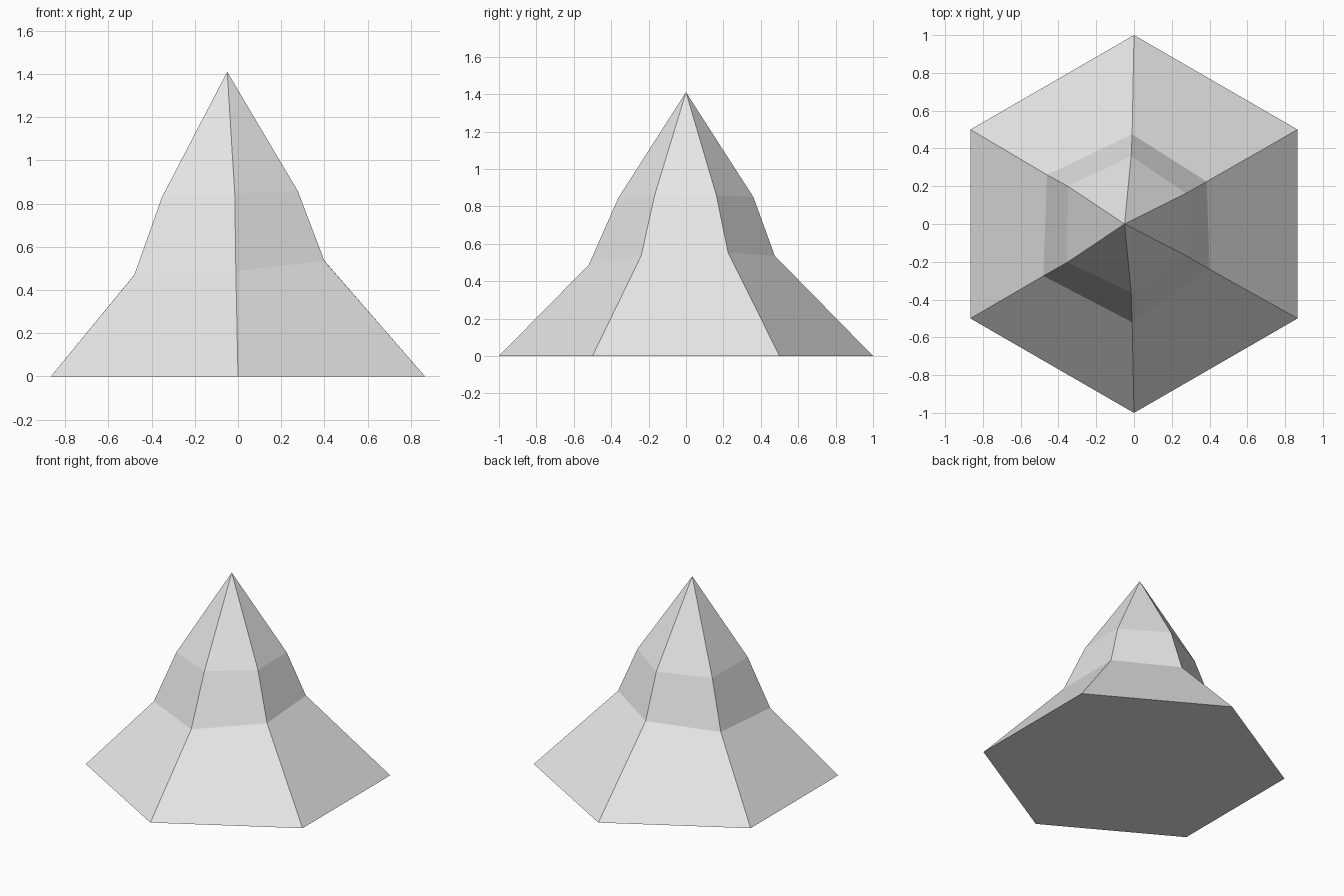
import bpy
import bmesh
from math import cos, sin, radians

default_cube = bpy.data.objects.get("Cube")
if default_cube:
    bpy.data.objects.remove(default_cube, do_unlink=True)


def make_material(name, colour):
    material = bpy.data.materials.new(name)
    material.use_nodes = True
    material.diffuse_color = colour
    material.node_tree.nodes["Principled BSDF"].inputs["Base Color"].default_value = colour
    return material


def bridge(bm, lower, upper):
    """Join two rings of corners with a band of quads."""
    count = len(lower)
    for i in range(count):
        j = (i + 1) % count
        bm.faces.new((lower[i], lower[j], upper[j], upper[i]))


# Corners run anticlockwise, starting at the back left
base_corners = [(cos(radians(a)), sin(radians(a)), 0) for a in range(30, 390, 60)]
foot_corners = [(0.385, 0.225, 0.553), (-0.01, 0.475, 0.535), (-0.46, 0.26, 0.495),
                (-0.48, -0.275, 0.47), (-0.01, -0.52, 0.487), (0.40, -0.24, 0.535)]
shoulder_corners = [(0.275, 0.162, 0.86), (-0.015, 0.36, 0.85), (-0.35, 0.2, 0.832),
                    (-0.352, -0.202, 0.83), (-0.015, -0.362, 0.845), (0.277, -0.168, 0.858)]
peak_point = (-0.05, 0, 1.41)

bm = bmesh.new()
rings = [[bm.verts.new(corner) for corner in corners]
         for corners in (base_corners, foot_corners, shoulder_corners)]

# Flat underside
bm.faces.new(list(reversed(rings[0])))

# Flared skirt and steep collar
for lower, upper in zip(rings, rings[1:]):
    bridge(bm, lower, upper)

# Pointed cap leaning slightly to the right
peak = bm.verts.new(peak_point)
top = rings[-1]
for i, corner in enumerate(top):
    bm.faces.new((corner, top[(i + 1) % len(top)], peak))

bmesh.ops.recalc_face_normals(bm, faces=bm.faces)
mesh = bpy.data.meshes.new("stepped_hexagonal_peak")
bm.to_mesh(mesh)
bm.free()
mesh.materials.append(make_material("light grey", (0.8, 0.8, 0.8, 1)))
peak_object = bpy.data.objects.new("stepped_hexagonal_peak", mesh)
bpy.context.collection.objects.link(peak_object)
